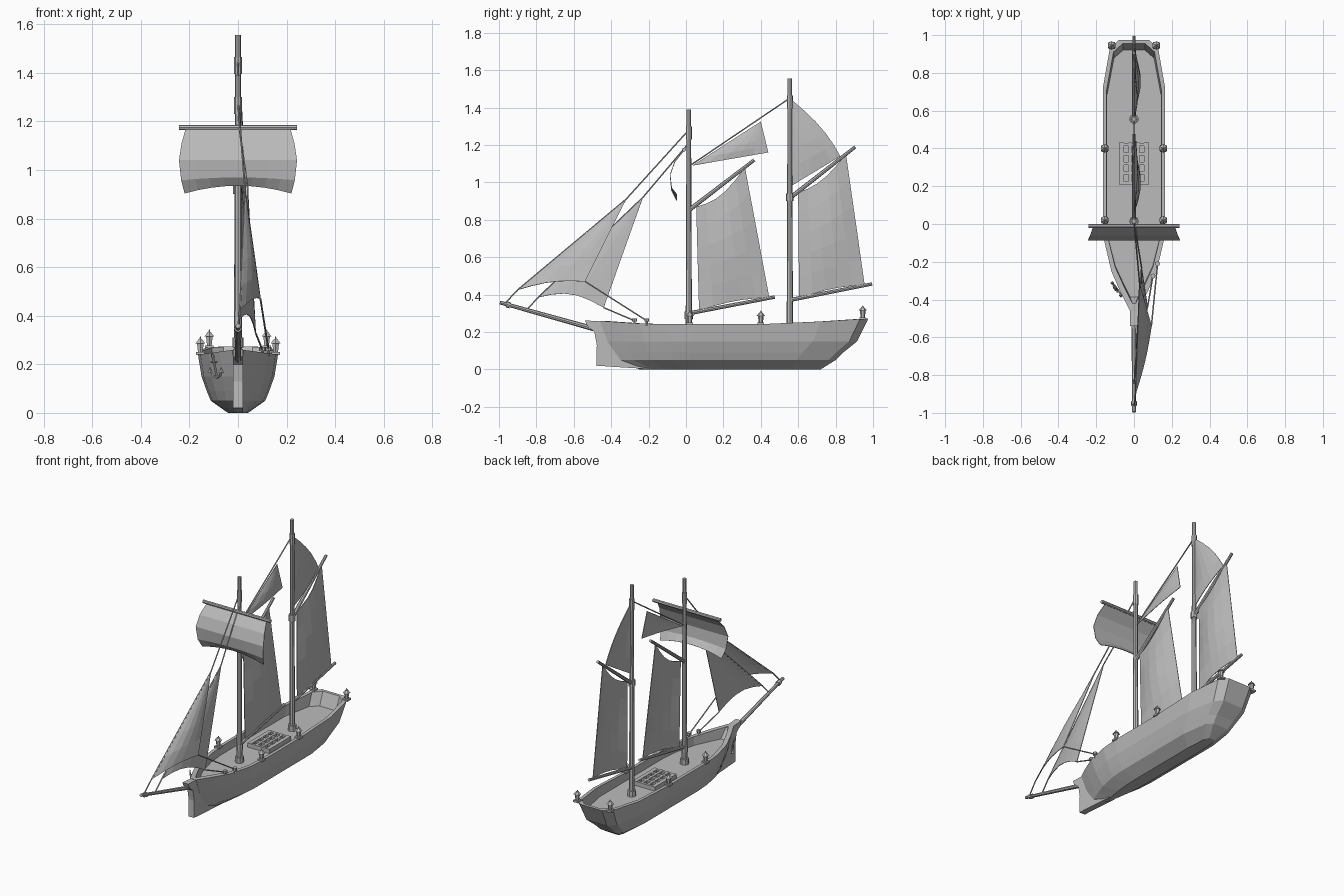
import bpy, bmesh, math
from mathutils import Vector

cube = bpy.data.objects.get("Cube")
if cube:
    bpy.data.objects.remove(cube)

grey = bpy.data.materials.new("plain_grey")
grey.use_nodes = True
grey.diffuse_color = (0.5, 0.5, 0.5, 1)
grey.node_tree.nodes["Principled BSDF"].inputs["Base Color"].default_value = (0.5, 0.5, 0.5, 1)


def finish(name, bm):
    bmesh.ops.remove_doubles(bm, verts=bm.verts, dist=0.0005)
    bmesh.ops.recalc_face_normals(bm, faces=bm.faces)
    mesh = bpy.data.meshes.new(name)
    bm.to_mesh(mesh)
    bm.free()
    mesh.materials.append(grey)
    obj = bpy.data.objects.new(name, mesh)
    bpy.context.collection.objects.link(obj)
    return obj


def beam(name, p, q, r1, r2=None, sides=8):
    """Tapered round bar from p to q."""
    p, q = Vector(p), Vector(q)
    bm = bmesh.new()
    bmesh.ops.create_cone(bm, cap_ends=True, segments=sides, radius1=r1,
                          radius2=r1 if r2 is None else r2, depth=(q - p).length)
    turn = (q - p).to_track_quat('Z', 'Y')
    for v in bm.verts:
        v.co = turn @ v.co + (p + q) / 2
    return finish(name, bm)


def box(name, centre, size):
    bm = bmesh.new()
    bmesh.ops.create_cube(bm, size=1)
    for v in bm.verts:
        v.co = Vector(centre) + Vector(a * b for a, b in zip(v.co, size))
    return finish(name, bm)


def grid_sheet(name, rows):
    bm = bmesh.new()
    vs = [[bm.verts.new(p) for p in row] for row in rows]
    for r, s in zip(vs, vs[1:]):
        for i in range(len(r) - 1):
            bm.faces.new((r[i], r[i + 1], s[i + 1], s[i]))
    obj = finish(name, bm)
    thick = obj.modifiers.new("cloth", 'SOLIDIFY')
    thick.thickness = 0.004
    thick.offset = 0


def sail(name, head, peak, clew, tack, belly=0.03, top=0, foot=0, leech=0):
    """Sail between four corners; edges sag and the middle bellies sideways."""
    a, b, c, d = map(Vector, (head, peak, clew, tack))
    n, rows = 5, []
    for j in range(n + 1):
        v, row = j / n, []
        for i in range(n + 1):
            u = i / n
            p = a.lerp(b, u).lerp(d.lerp(c, u), v)
            arch, tall = math.sin(math.pi * u), math.sin(math.pi * v)
            p.z += arch * (top * (1 - v) + foot * v)
            p.x += belly * arch * (0.3 + 0.7 * tall) * (1 if a != b else v)
            p.y += leech * u * tall
            row.append(p)
        rows.append(row)
    grid_sheet(name, rows)


# Hull: stacked rings, each a stretched copy of the rail outline
PLAN = [(-.46, .022), (-.36, .072), (-.25, .12), (-.1, .155), (.02, .165),
        (.4, .165), (.72, .165), (.93, .128), (.975, .08)]


def sheer(y):
    return .242 + .03 * max(0, (y - .5) / .47) + .02 * max(0, (-.2 - y) / .3)


def ring(bm, bow, stern, scale, z=None, inset=0):
    side = []
    for y, w in PLAN:
        yy = bow + (y + .46) / 1.435 * (stern - bow)
        side.append((max(.004, w * scale - inset), yy, sheer(y) if z is None else z))
    pts = side + [(-x, y, h) for x, y, h in reversed(side)]
    return [bm.verts.new(p) for p in pts]


bm = bmesh.new()
rings = [ring(bm, -.25, .72, .25, 0), ring(bm, -.36, .80, .68, .05),
         ring(bm, -.385, .84, .78, .09), ring(bm, -.42, .915, .91, .15),
         ring(bm, -.46, .975, 1), ring(bm, -.43, .955, 1, inset=.02),
         ring(bm, -.42, .92, 1, z=.19, inset=.022)]
for lo, hi in zip(rings, rings[1:]):
    for i in range(len(lo)):
        k = (i + 1) % len(lo)
        bm.faces.new((lo[i], lo[k], hi[k], hi[i]))
bm.faces.new(rings[0])
bm.faces.new(rings[-1])
finish("hull", bm)

# Stem plate in front of the bow
bm = bmesh.new()
outline = [(-.54, .262), (-.53, .235), (-.49, .2), (-.477, .13), (-.48, .02),
           (-.36, .012), (-.2, .002), (-.27, .06), (-.36, .14), (-.42, .255)]
face = bm.faces.new([bm.verts.new((-.02, y, z)) for y, z in outline])
out = bmesh.ops.extrude_face_region(bm, geom=[face])
for g in out["geom"]:
    if isinstance(g, bmesh.types.BMVert):
        g.co.x = .02
finish("stem", bm)

# Masts, collars and spars
FORE, MAIN = .015, .555
for label, y, height in (("fore", FORE, 1.39), ("main", MAIN, 1.555)):
    beam(label + "_mast", (0, y, .18), (0, y, height), .017, .012)
    beam(label + "_mast_foot", (0, y, .19), (0, y, .225), .026)
    beam(label + "_mast_cap", (0, y, height - .16), (0, y, height - .09), .016)
beam("fore_collar", (0, FORE, .27), (0, FORE, .31), .022)
beam("main_collar", (0, MAIN, .9), (0, MAIN, .94), .021)
beam("bowsprit", (0, -.43, .2), (0, -.995, .358), .014, .010)
beam("bowsprit_ring", (0, -.94, .342), (0, -.96, .348), .016)
beam("fore_boom", (0, .015, .3), (0, .475, .387), .011, .009)
beam("fore_gaff", (0, .02, .855), (0, .365, 1.12), .012, .009)
beam("main_boom", (0, .56, .372), (0, .995, .457), .011, .009)
beam("main_gaff", (0, .56, .92), (0, .905, 1.19), .012, .009)
beam("fore_yard", (-.242, -.01, 1.175), (.242, -.01, 1.175), .011)

# Square sail
rows = []
for y, z, half, dip in ((-.012, 1.17, .215, 0), (-.06, 1.11, .232, 0), (-.085, 1.04, .243, 0),
                        (-.077, .97, .234, .012), (-.05, .936, .22, .032)):
    rows.append([(half * i / 4, y, z - dip * (i / 4) ** 2) for i in range(-4, 5)])
grid_sheet("square_sail", rows)

# Fore and aft sails
sail("fore_sail", (0, .055, .87), (0, .315, 1.08), (0, .445, .385), (0, .07, .315), .035, -.045, .015)
sail("main_sail", (0, .6, .945), (0, .855, 1.15), (0, .955, .452), (0, .605, .38), .035, -.035, .015)
sail("main_topsail", (0, MAIN, 1.45), (0, MAIN, 1.45), (0, .825, 1.14), (0, .57, .985), .03, leech=.03)
sail("mast_staysail", (0, .4, 1.325), (0, .4, 1.325), (.01, .44, 1.16), (0, .035, 1.09), .025)
sail("outer_jib", (.03, -.32, .91), (.03, -.32, .91), (.092, -.54, .47), (.008, -.9, .425), .03, foot=.02)
sail("inner_jib", (.04, -.23, .92), (.04, -.23, .92), (.072, -.44, .33), (.005, -.79, .385), .02, foot=.045)

# Stays and sheets
ROPES = [((0, FORE, 1.28), (.03, -.32, .91)), ((.03, -.32, .91), (.008, -.9, .425)),
         ((.008, -.9, .425), (0, -.97, .35)), ((0, FORE, 1.21), (.04, -.23, .92)),
         ((.04, -.23, .92), (.005, -.79, .385)), ((.005, -.79, .385), (0, -.85, .32)),
         ((.092, -.54, .47), (.125, -.21, .26)), ((.072, -.44, .33), (.1, -.275, .26)),
         ((0, MAIN, 1.45), (0, FORE, 1.085))]
for i, (p, q) in enumerate(ROPES):
    beam("rope_%d" % (i + 1), p, q, .004, sides=5)

# Rope pins on the bow rail
for i, (x, y) in enumerate(((.125, -.21), (.1, -.275))):
    beam("pin_%d" % (i + 1), (x, y, .235), (x, y, .27), .006)
    beam("pin_knob_%d" % (i + 1), (x, y, .255), (x, y, .272), .013)

# Lanterns along the rail
for x, y in ((.155, .02), (.155, .4), (.118, .945)):
    for s, side in ((1, "left"), (-1, "right")):
        z = sheer(y)
        cx = s * x
        box("lantern_base_" + side, (cx, y, z + .002), (.036, .036, .012))
        beam("lantern_body_" + side, (cx, y, z), (cx, y, z + .046), .010, .016, 6)
        beam("lantern_cap_" + side, (cx, y, z + .044), (cx, y, z + .062), .023, .008, 6)
        beam("lantern_knob_" + side, (cx, y, z + .06), (cx, y, z + .072), .005, .002, 6)

# Hatch grating on the deck
box("hatch_bed", (0, .32, .194), (.13, .2, .012))
for i in range(4):
    wide = .025 if i in (0, 3) else .016
    box("hatch_long_bar", (-.066 + .044 * i, .32, .202), (wide, .222, .03))
for i in range(5):
    box("hatch_cross_bar", (0, .218 + .051 * i, .202), (.157, .016, .028))

# Anchor hung on the right bow
CENTRE, ALONG = Vector((-.095, -.345, .19)), Vector((.56, -.82, 0))


def on_bow(a, h):
    return CENTRE + ALONG * a + Vector((-.2 * h, .05 * h, h))


beam("anchor_shank", on_bow(0, -.045), on_bow(0, .035), .005)
beam("anchor_stock", on_bow(-.022, .02), on_bow(.022, .02), .004)
arc = [on_bow(.042 * math.sin(t), -.005 - .04 * math.cos(t)) for t in (-1.3, -.65, 0, .65, 1.3)]
loop = [on_bow(.01 * math.cos(k * math.pi / 3), .043 + .01 * math.sin(k * math.pi / 3)) for k in range(7)]
for p, q in zip(arc, arc[1:]):
    beam("anchor_arm", p, q, .005, sides=6)
for p, q in zip(loop, loop[1:]):
    beam("anchor_ring", p, q, .003, sides=5)
for a in (arc[0], arc[-1]):
    beam("anchor_fluke", a - Vector((0, 0, .01)), a + Vector((0, 0, .014)), .011, .001, 4)
